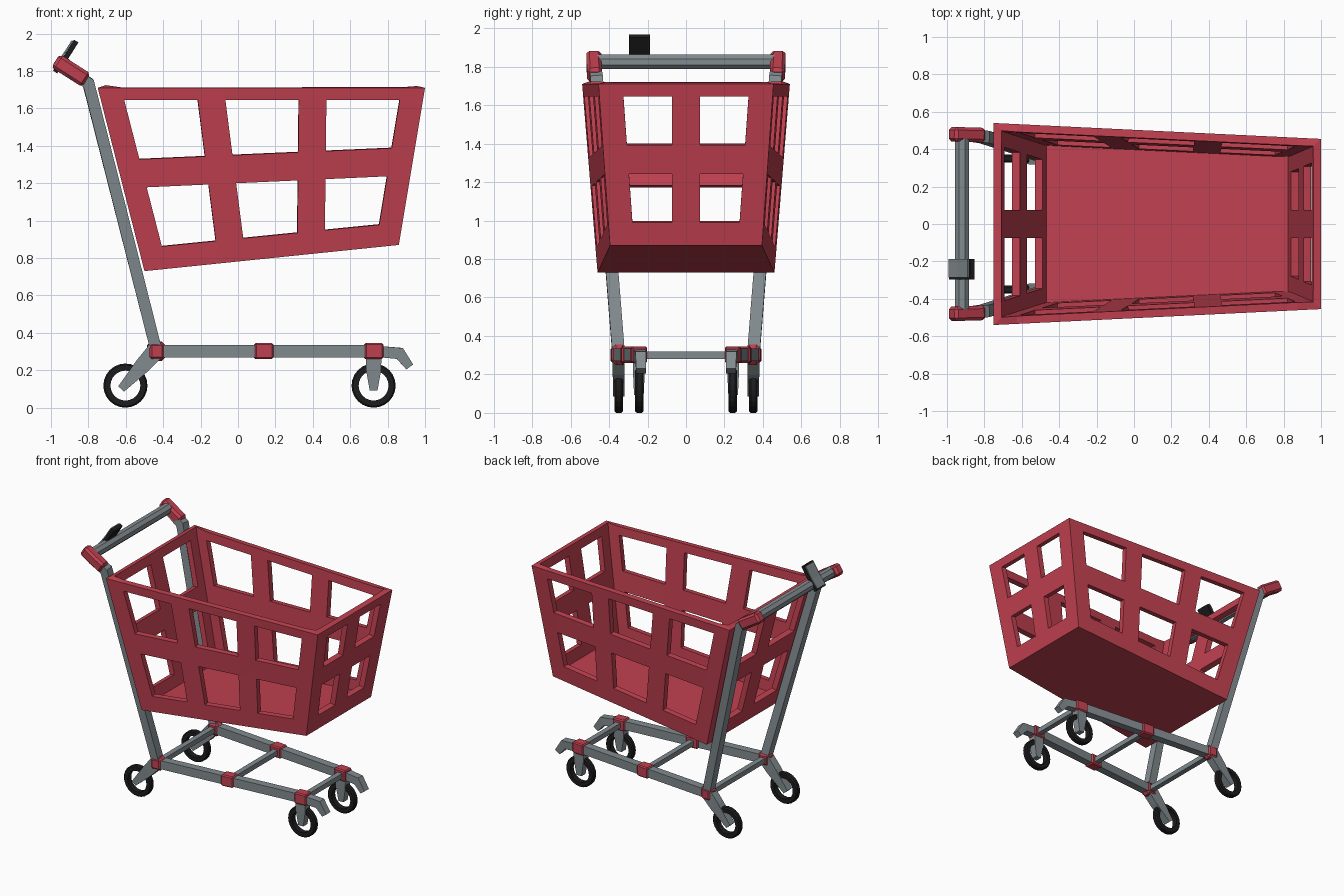
import bpy, bmesh, math
from mathutils import Vector

if "Cube" in bpy.data.objects:
    bpy.data.objects.remove(bpy.data.objects["Cube"])


def material(name, rgb):
    m = bpy.data.materials.new(name)
    m.diffuse_color = (*rgb, 1)
    m.use_nodes = True
    m.node_tree.nodes["Principled BSDF"].inputs["Base Color"].default_value = m.diffuse_color
    return m


RED = material("red plastic", (0.53, 0.052, 0.08))
GREY = material("grey metal", (0.225, 0.26, 0.275))
BLACK = material("black rubber", (0.012, 0.012, 0.013))


def finish(name, bm, mat, mirror=False, bevel=0):
    me = bpy.data.meshes.new(name)
    bm.to_mesh(me)
    bm.free()
    me.materials.append(mat)
    ob = bpy.data.objects.new(name, me)
    bpy.context.collection.objects.link(ob)
    if bevel:
        b = ob.modifiers.new("bevel", 'BEVEL')
        b.width, b.segments = bevel, 1
    if mirror:
        m = ob.modifiers.new("mirror", 'MIRROR')
        m.use_axis = (False, True, False)
        m.use_mirror_merge = False
    return ob


def bar(name, pts, sizes, mat, mirror=False, bevel=0, side=(0, 1, 0), n=4):
    """Sweep a section along pts; sizes = (width along side, height) per point."""
    pts = [Vector(p) for p in pts]
    if not isinstance(sizes, list):
        sizes = [sizes] * len(pts)
    bm = bmesh.new()
    rings = []
    k = 1 / (2 * math.cos(math.pi / n))
    for i, p in enumerate(pts):
        a = (p - pts[i - 1]).normalized() if i else (pts[1] - p).normalized()
        b = (pts[i + 1] - p).normalized() if i < len(pts) - 1 else a
        t = (a + b).normalized()
        s = Vector(side)
        s = (s - t * s.dot(t)).normalized()
        up = s.cross(t)
        w, h = sizes[i]
        h /= max(t.dot(a), 0.3)          # mitre
        ring = []
        for j in range(n):
            an = 2 * math.pi * (j + 0.5) / n
            ring.append(bm.verts.new(p + s * math.cos(an) * k * w + up * math.sin(an) * k * h))
        rings.append(ring)
    for r0, r1 in zip(rings, rings[1:]):
        for j in range(n):
            bm.faces.new((r0[j], r0[(j + 1) % n], r1[(j + 1) % n], r1[j]))
    bm.faces.new(rings[0][::-1])
    bm.faces.new(rings[-1])
    bmesh.ops.recalc_face_normals(bm, faces=bm.faces)
    return finish(name, bm, mat, mirror, bevel)


# --- Basket: four windowed walls and a floor, thickened inward
BOTTOM = [Vector(c) for c in ((-.5, -.46, .73), (.86, -.395, .87), (.86, .395, .87), (-.5, .46, .73))]
TOP = [Vector(c) for c in ((-.75, -.54, 1.71), (1.0, -.455, 1.71), (1.0, .455, 1.71), (-.75, .54, 1.71))]


def stops(total, first, gap, last, count):
    """Fractions along a length where windows begin and end."""
    w = (total - first - last - gap * (count - 1)) / count
    out = [0]
    for i in range(count):
        s = first + i * (w + gap)
        out += [s / total, (s + w) / total]
    return out + [1]


def basket():
    bm = bmesh.new()
    cache = {}

    def vert(p):
        key = tuple(round(c, 4) for c in p)
        if key not in cache:
            cache[key] = bm.verts.new(p)
        return cache[key]

    floor = []
    for i in range(4):
        a, b, c, d = BOTTOM[i], BOTTOM[(i + 1) % 4], TOP[(i + 1) % 4], TOP[i]
        count = 3 if i % 2 == 0 else 2
        rough = stops(((d - a).z + (c - b).z) / 2, .12, .15, .065, 2)
        grid = []
        for r, v0 in enumerate(rough):
            width = (b - a).length * (1 - v0) + (c - d).length * v0
            row = []
            for u in stops(width, .125, .148, .125, count):
                v = stops((d - a).z * (1 - u) + (c - b).z * u, .12, .15, .065, 2)[r]
                row.append(vert(a.lerp(b, u).lerp(d.lerp(c, u), v)))
            grid.append(row)
        floor += grid[0][:-1]
        for r in range(5):
            for q in range(len(grid[0]) - 1):
                if r % 2 and q % 2:
                    continue             # window opening
                bm.faces.new((grid[r][q], grid[r][q + 1], grid[r + 1][q + 1], grid[r + 1][q]))
    bm.faces.new(floor[::-1])
    bm.normal_update()
    ob = finish("basket", bm, RED)
    s = ob.modifiers.new("thickness", 'SOLIDIFY')
    s.thickness, s.offset, s.use_even_offset = .042, -1, True


basket()

# --- Handle: uprights, end grips, push bar
bar("upright", [(-.435, -.35, .30), (-.80, -.465, 1.735), (-.90, -.478, 1.80)], (.065, .062), GREY, True)
bar("handle_grip", [(-.975, -.48, 1.855), (-.81, -.475, 1.75)], (.078, .085), RED, True, bevel=.016)
bar("push_bar", [(-.92, -.46, 1.825), (-.92, .46, 1.825)], (.076, .076), GREY, side=(1, 0, 0), n=8)

# --- Small display clipped to the push bar
bar("display_case", [(-.978, -.242, 1.795), (-.925, -.242, 1.865), (-.865, -.242, 1.96)], (.11, .028), BLACK)
bar("display_screen", [(-.989, -.237, 1.815), (-.941, -.237, 1.876), (-.886, -.237, 1.962)], (.098, .008), GREY)


# --- Undercarriage: rails converge toward the front
def rail_y(x):
    return -.35 + (x + .44) / 1.165 * .105


bar("base_rail", [(-.44, -.35, .302), (.73, rail_y(.73), .302)], (.06, .066), GREY, True)
bar("rail_tip", [(.72, rail_y(.72), .303), (.865, rail_y(.83), .29), (.918, rail_y(.85), .218)],
    [(.06, .06), (.055, .06), (.05, .045)], GREY, True)
for label, x, h in (("rear", -.437, .105), ("middle", .137, .085), ("front", .725, .085)):
    y = rail_y(x)
    bar(label + "_joint", [(x - .049, y - .004, .302), (x + .049, y + .004, .302)],
        (.08, h), RED, True, bevel=.022 if label == "rear" else .008)
    bar(label + "_cross_bar", [(x, y, .30), (x, -y, .30)], (.04, .038), GREY, side=(1, 0, 0))

# --- Forks and open ring wheels
bar("rear_fork", [(-.435, -.35, .31), (-.51, -.35, .225), (-.625, -.35, .10)],
    [(.062, .095), (.062, .085), (.058, .042)], GREY, True)
bar("front_fork", [(.725, -.245, .30), (.725, -.245, .20), (.725, -.245, .092)],
    [(.064, .085), (.06, .08), (.05, .042)], GREY, True)


def wheel(name, x, y):
    bm = bmesh.new()
    n, hw = 24, .022
    prof = [(.08, -hw), (.11, -hw), (.118, -hw * .6), (.118, hw * .6), (.11, hw), (.08, hw)]
    rings = [[bm.verts.new((x + r * math.cos(a), y + dy, .118 + r * math.sin(a))) for r, dy in prof]
             for a in (2 * math.pi * i / n for i in range(n))]
    for i in range(n):
        r0, r1 = rings[i], rings[(i + 1) % n]
        for j in range(len(prof)):
            k = (j + 1) % len(prof)
            bm.faces.new((r0[j], r0[k], r1[k], r1[j]))
    bmesh.ops.recalc_face_normals(bm, faces=bm.faces)
    finish(name, bm, BLACK, True)


wheel("rear_wheel", -.602, -.35)
wheel("front_wheel", .725, -.242)
